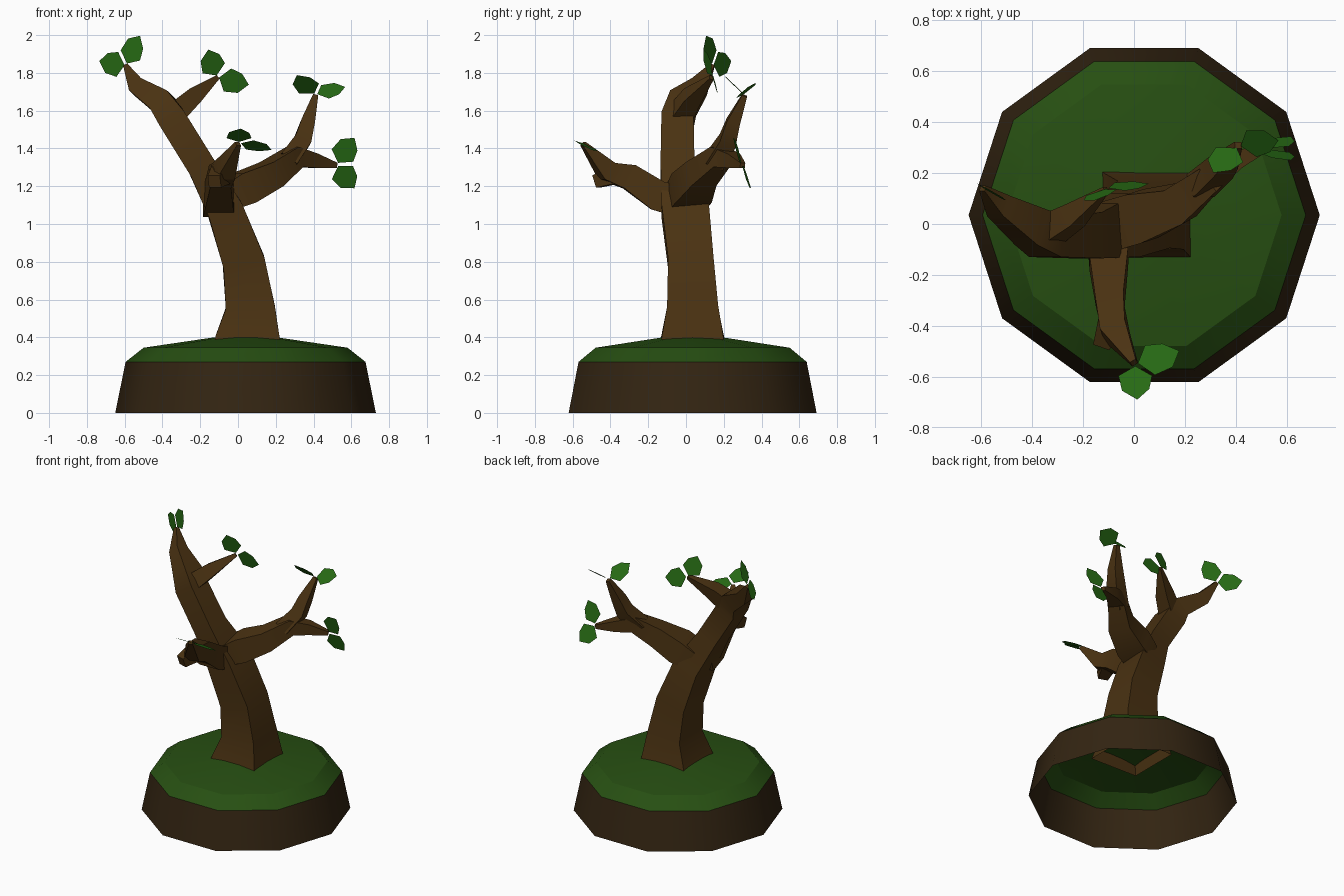
import bpy, bmesh, math
from mathutils import Vector

if "Cube" in bpy.data.objects:
    bpy.data.objects.remove(bpy.data.objects["Cube"])


def material(name, rgb):
    m = bpy.data.materials.new(name)
    m.use_nodes = True
    m.diffuse_color = (*rgb, 1)
    bsdf = m.node_tree.nodes["Principled BSDF"]
    bsdf.inputs["Base Color"].default_value = (*rgb, 1)
    bsdf.inputs["Roughness"].default_value = 0.9
    return m


bark = material("bark_brown", (0.069, 0.032, 0.006))
soil = material("soil_brown", (0.033, 0.018, 0.006))
grass = material("grass_green", (0.02, 0.078, 0.006))
leaf_green = material("leaf_green", (0.02, 0.144, 0.007))


def finish(name, bm, mat, smooth=None):
    mesh = bpy.data.meshes.new(name)
    bm.to_mesh(mesh)
    bm.free()
    mesh.materials.append(mat)
    ob = bpy.data.objects.new(name, mesh)
    bpy.context.collection.objects.link(ob)
    if smooth:
        bpy.ops.object.select_all(action='DESELECT')
        ob.select_set(True)
        bpy.context.view_layer.objects.active = ob
        bpy.ops.object.shade_smooth_by_angle(angle=math.radians(smooth))
    return ob


def bridge(bm, rings):
    for a, b in zip(rings, rings[1:]):
        n = len(a)
        for i in range(n):
            j = (i + 1) % n
            bm.faces.new((a[i], a[j], b[j], b[i]))


# Ten-sided rings around the mound axis
def mound(name, profile, mat, closed, smooth):
    bm = bmesh.new()
    rings = []
    for r, z in profile:
        angles = [math.tau * i / 10 for i in range(10)]
        rings.append([bm.verts.new((0.04 + r * math.cos(a), 0.035 + r * math.sin(a), z))
                      for a in angles])
    bridge(bm, rings)
    if closed:
        bm.faces.new(rings[-1])
    return finish(name, bm, mat, smooth)


# Square-section limb along a path of (x, y, z, half width, half depth)
def limb(name, path, ref, open_start=False):
    bm = bmesh.new()
    pts = [Vector(p[:3]) for p in path]
    rings = []
    for i, p in enumerate(path):
        before, after = pts[max(i - 1, 0)], pts[min(i + 1, len(pts) - 1)]
        t = (after - before).normalized()
        u = Vector(ref).cross(t).normalized()
        v = t.cross(u)
        w, d = p[3], p[-1]
        rings.append([bm.verts.new(pts[i] + u * w * a + v * d * b)
                      for a, b in ((-1, -1), (1, -1), (1, 1), (-1, 1))])
    bridge(bm, rings)
    if not open_start:
        bm.faces.new(rings[0][::-1])
    bm.faces.new(rings[-1])
    return finish(name, bm, bark, 30)


# Flat pointed leaf from its stem to its tip, spread along a side direction
def leaf(name, base, tip, side):
    base, along = Vector(base), Vector(tip) - Vector(base)
    s = Vector(side)
    s = (s - s.project(along)).normalized()
    outline = ((0.06, 0), (0.33, 0.066), (0.7, 0.055), (1, 0.008), (0.75, -0.052), (0.33, -0.066))
    bm = bmesh.new()
    bm.faces.new([bm.verts.new(base + along * t + s * w) for t, w in outline])
    return finish(name, bm, leaf_green)


# Ground
mound("soil_ring", ((0.69, 0), (0.635, 0.27)), soil, False, 40)
mound("grass_cap", ((0.635, 0.27), (0.54, 0.345), (0.18, 0.398)), grass, True, 30)

# Trunk running on into the tall right limb
Y, Z = (0, 1, 0), (0, 0, 1)
limb("trunk", [(0.05, 0.035, 0.32, 0.19, 0.185), (0.052, 0.035, 0.4, 0.17, 0.165),
               (0.065, 0.035, 0.56, 0.13, 0.135), (0.03, 0.025, 0.8, 0.112, 0.12),
               (-0.07, -0.005, 1.08, 0.095, 0.125), (-0.19, -0.045, 1.3, 0.075, 0.09),
               (-0.345, -0.045, 1.55, 0.075, 0.085), (-0.4, -0.015, 1.64, 0.065, 0.075),
               (-0.53, 0.07, 1.725, 0.045), (-0.595, 0.14, 1.84, 0.012)], Y, True)
limb("right_limb_fork", [(-0.36, -0.04, 1.56, 0.06), (-0.24, 0.03, 1.67, 0.045),
                         (-0.11, 0.135, 1.775, 0.012)], Y)

# Left limb and its fork
limb("left_limb", [(-0.07, 0, 1.14, 0.1, 0.07), (0.03, 0.03, 1.19, 0.1, 0.085),
                   (0.18, 0.08, 1.265, 0.075, 0.07), (0.3, 0.18, 1.355, 0.055),
                   (0.4, 0.25, 1.335, 0.038), (0.52, 0.3, 1.31, 0.014)], Z)
limb("left_limb_fork", [(0.26, 0.15, 1.33, 0.05), (0.34, 0.22, 1.44, 0.045),
                        (0.37, 0.25, 1.54, 0.036), (0.41, 0.31, 1.68, 0.014)], Y)

# Front limb with a cut stub
limb("front_limb", [(-0.1, -0.03, 1.12, 0.085), (-0.1, -0.15, 1.15, 0.075, 0.08),
                    (-0.095, -0.3, 1.25, 0.056, 0.068), (-0.075, -0.42, 1.28, 0.052),
                    (0, -0.545, 1.425, 0.013)], Z)
limb("front_limb_stub", [(-0.085, -0.36, 1.265, 0.05), (-0.125, -0.475, 1.225, 0.034)], Z)

# Leaf pairs: stem point, then tip and spread direction of each leaf
pairs = {
    "right_tip": ((-0.592, 0.14, 1.84),
                  ((-0.525, 0.11, 2.0), (0.87, -0.5, 0.1)),
                  ((-0.735, 0.24, 1.855), (0, 0, 1))),
    "right_fork": ((-0.11, 0.14, 1.778),
                   ((-0.165, 0.09, 1.92), (0.9, 0.2, 0.3)),
                   ((0.055, 0.16, 1.73), (0.25, -0.25, 0.95))),
    "left_fork": ((0.41, 0.305, 1.685),
                  ((0.305, 0.205, 1.785), (0.8, -0.4, 0.35)),
                  ((0.565, 0.335, 1.73), (0.1, -0.1, -0.06))),
    "left_tip": ((0.525, 0.295, 1.315),
                 ((0.61, 0.25, 1.46), (0.8, 0.05, -0.55)),
                 ((0.61, 0.345, 1.185), (0.85, -0.1, 0.55))),
    "front": ((0.005, -0.55, 1.43),
              ((0.005, -0.69, 1.505), (1, 0, 0)),
              ((0.18, -0.505, 1.395), (0, 0.9, -0.4))),
}
for place, (stem, *leaves) in pairs.items():
    for i, (tip, side) in enumerate(leaves):
        leaf(f"{place}_leaf_{i + 1}", stem, tip, side)
